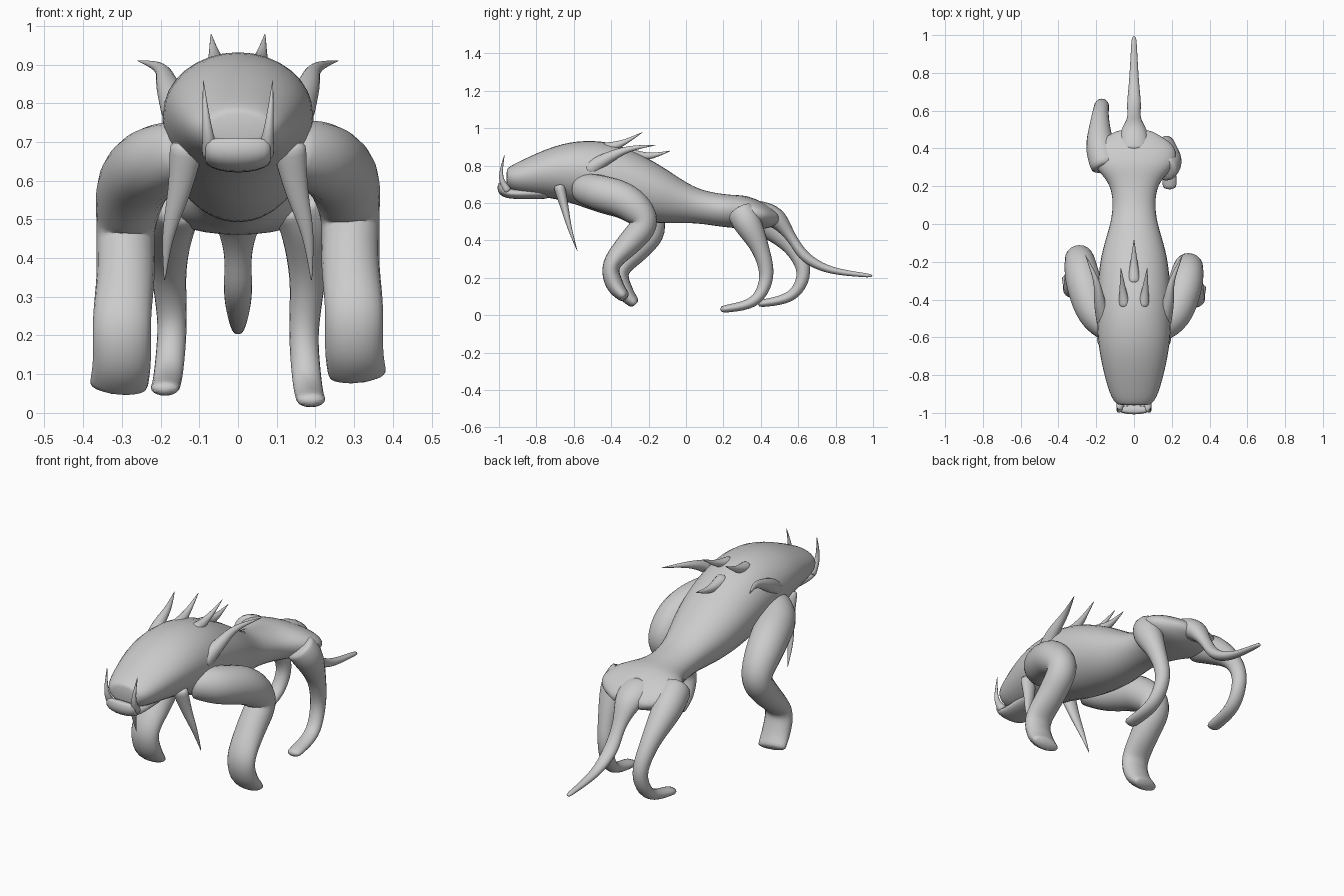
import bpy, bmesh, math
from mathutils import Vector

if "Cube" in bpy.data.objects:
    bpy.data.objects.remove(bpy.data.objects["Cube"], do_unlink=True)

hide = bpy.data.materials.new("grey_hide")
hide.use_nodes = True
grey = (0.6, 0.6, 0.6, 1)
hide.diffuse_color = grey
hide.node_tree.nodes["Principled BSDF"].inputs["Base Color"].default_value = grey


def flowing(keys, steps=3):
    """Fill in a smooth spline through rows of key values."""
    rows = []
    last = len(keys) - 1
    for i in range(last):
        before, start = keys[max(i - 1, 0)], keys[i]
        end, after = keys[i + 1], keys[min(i + 2, last)]
        for step in range(steps):
            t = step / steps
            rows.append([
                b + t * ((c - a) + t * ((2 * a - 5 * b + 4 * c - d) + t * (3 * (b - c) + d - a))) / 2
                for a, b, c, d in zip(before, start, end, after)])
    rows.append(list(keys[-1]))
    return rows


def circle(sides):
    """Give the cosine and sine of evenly spaced angles."""
    angles = [math.tau * k / sides for k in range(sides)]
    return [(math.cos(angle), math.sin(angle)) for angle in angles]


def skin_rings(name, rings):
    """Bridge equal rings of points into a closed, smooth tube."""
    bm = bmesh.new()
    loops = [[bm.verts.new(point) for point in ring] for ring in rings]
    for ring, following in zip(loops, loops[1:]):
        for i in range(len(ring)):
            bm.faces.new((ring[i - 1], ring[i], following[i], following[i - 1]))
    bm.faces.new(loops[0])
    bm.faces.new(loops[-1])
    bmesh.ops.recalc_face_normals(bm, faces=bm.faces)
    for face in bm.faces:
        face.smooth = True
    mesh = bpy.data.meshes.new(name)
    bm.to_mesh(mesh)
    bm.free()
    mesh.materials.append(hide)
    obj = bpy.data.objects.new(name, mesh)
    bpy.context.collection.objects.link(obj)
    obj.modifiers.new("smooth_surface", "SUBSURF").levels = 1


def trunk(name, keys):
    """Loft upright sections of (y, top, bottom, half width)."""
    rings = []
    for y, top, bottom, half_width in flowing(keys):
        widest = bottom + 0.55 * (top - bottom)
        rings.append([
            (half_width * c, y, widest + s * (top - widest if s > 0 else widest - bottom))
            for c, s in circle(16)])
    skin_rings(name, rings)


def limb(name, keys, mirror=1, flatten=1, min_width=0):
    """Loft ellipses along a path of (x, y, z, radius)."""
    rows = flowing(keys)
    points = [Vector((x * mirror, y, z)) for x, y, z, radius in rows]
    rings = []
    for i, centre in enumerate(points):
        along = (points[min(i + 1, len(points) - 1)] - points[max(i - 1, 0)]).normalized()
        side = Vector((1, 0, 0))
        side = (side - along * side.dot(along)).normalized()
        out = along.cross(side)
        radius = rows[i][-1]
        width = max(radius * flatten, min_width)
        rings.append([centre + side * width * c + out * radius * s for c, s in circle(10)])
    skin_rings(name, rings)


def spike(name, path, radius, mirror=1, flatten=1):
    """Make a limb that tapers evenly to a sharp tip."""
    last = len(path) - 1
    keys = [(*point, max(radius * (1 - i / last), 0.001)) for i, point in enumerate(path)]
    limb(name, keys, mirror, flatten)


def stepped(keys, stride, lift):
    """Swing a leg back and up, leaving its root in place."""
    moved = []
    for i, (x, y, z, radius) in enumerate(keys):
        swing = min(1, 2 * i / (len(keys) - 1))
        moved.append((x, y + stride * swing, z + lift * swing, radius))
    return moved


# Head, chest, waist and hips in one flowing form
trunk("head_and_body", [
    (-0.96, 0.78, 0.69, 0.08), (-0.9, 0.82, 0.65, 0.13),
    (-0.66, 0.92, 0.61, 0.19), (-0.42, 0.93, 0.53, 0.2),
    (-0.18, 0.83, 0.49, 0.18), (0.04, 0.69, 0.49, 0.12),
    (0.2, 0.65, 0.47, 0.13), (0.32, 0.64, 0.46, 0.22),
    (0.42, 0.6, 0.46, 0.21), (0.5, 0.54, 0.49, 0.08)])

# Lower jaw curling up into a lip
limb("lower_jaw", [(0, -0.72, 0.66, 0.04), (0, -0.92, 0.65, 0.03),
                   (0, -0.98, 0.67, 0.03), (0, -0.98, 0.71, 0.02)], min_width=0.09)

# Tail
limb("tail", [(0, 0.38, 0.54, 0.08), (0, 0.48, 0.52, 0.06), (0, 0.56, 0.42, 0.03),
              (0, 0.64, 0.31, 0.03), (0, 0.78, 0.24, 0.02), (0, 1, 0.21, 0.01)], flatten=1.3)

# Spike on the spine
spike("spine_spike", [(0, -0.32, 0.86), (0, -0.2, 0.85), (0, -0.08, 0.88)], 0.04)

# Leg shapes: shoulder to paw, and hip to toe
FRONT = [(0.12, -0.56, 0.68, 0.08), (0.21, -0.48, 0.66, 0.1), (0.27, -0.32, 0.61, 0.1),
         (0.29, -0.22, 0.5, 0.08), (0.29, -0.3, 0.39, 0.07), (0.3, -0.4, 0.27, 0.05),
         (0.3, -0.38, 0.16, 0.05), (0.31, -0.32, 0.09, 0.03)]
HIND = [(0.15, 0.29, 0.56, 0.08), (0.18, 0.33, 0.49, 0.08), (0.18, 0.4, 0.35, 0.05),
        (0.17, 0.43, 0.2, 0.04), (0.18, 0.36, 0.07, 0.03), (0.19, 0.18, 0.03, 0.02)]

# Paired parts, with the right legs trailing
for side, mirror, front_step, hind_step in (
        ("left", 1, (0, 0), (0, 0)), ("right", -1, (0.05, -0.03), (0.2, 0.03))):
    limb(side + "_front_leg", stepped(FRONT, *front_step), mirror, min_width=0.08)
    limb(side + "_hind_leg", stepped(HIND, *hind_step), mirror, min_width=0.04)
    spike(side + "_mouth_tusk", [(0.07, -0.95, 0.66), (0.08, -0.99, 0.74),
                                 (0.09, -0.97, 0.86)], 0.025, mirror)
    spike(side + "_cheek_tusk", [(0.13, -0.68, 0.7), (0.15, -0.65, 0.58),
                                 (0.18, -0.62, 0.46), (0.19, -0.58, 0.34)], 0.035, mirror, 1.4)
    spike(side + "_horn", [(0.15, -0.53, 0.77), (0.18, -0.42, 0.84),
                           (0.2, -0.3, 0.89), (0.26, -0.16, 0.91)], 0.05, mirror)
    spike(side + "_crown_spike", [(0.05, -0.44, 0.89), (0.06, -0.34, 0.92),
                                  (0.07, -0.23, 0.98)], 0.035, mirror)
